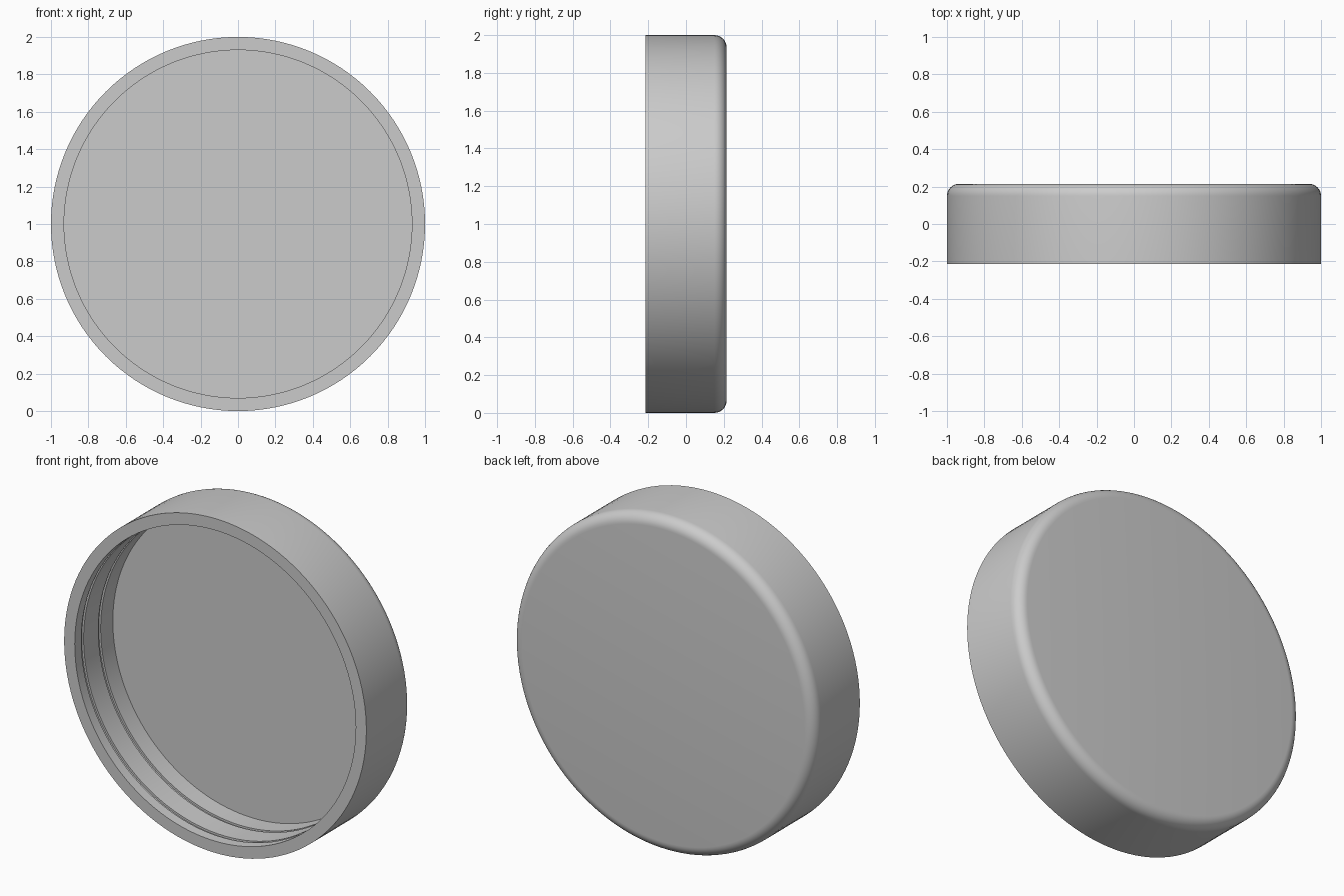
import bpy, bmesh, math
from mathutils import Vector

cube = bpy.data.objects.get("Cube")
if cube:
    bpy.data.objects.remove(cube, do_unlink=True)

# Main sizes
OUTER, INNER = 1.0, 0.93
FRONT, BACK, FLOOR = -0.215, 0.215, 0.145
FILLET, FILLET_STEPS = 0.065, 8
GROOVE_WIDTH, GROOVE_DEPTH = 0.022, 0.012
GROOVE_STARTS = (-0.153, 0.008)
SEGMENTS = 128

grey = bpy.data.materials.new("light grey")
grey.use_nodes = True
colour = (0.6, 0.6, 0.6, 1)
grey.diffuse_color = colour
grey.node_tree.nodes["Principled BSDF"].inputs["Base Color"].default_value = colour


def lid_profile():
    """Half cross-section as (radius, y), from back centre round to floor centre."""
    points = [(0, BACK)]
    # Rounded outer back edge
    for i in range(FILLET_STEPS + 1):
        a = math.pi / 2 * (1 - i / FILLET_STEPS)
        points.append((OUTER - FILLET + FILLET * math.cos(a),
                       BACK - FILLET + FILLET * math.sin(a)))
    # Front rim
    points += [(OUTER, FRONT), (INNER, FRONT)]
    # Shallow ring grooves in the inner wall
    for y in GROOVE_STARTS:
        end = y + GROOVE_WIDTH
        deep = INNER + GROOVE_DEPTH
        points += [(INNER, y), (deep, y), (deep, end), (INNER, end)]
    # Inner floor
    points += [(INNER, FLOOR), (0, FLOOR)]
    return points


def lathe(name, profile, material):
    """Turn the profile about the y axis."""
    bm = bmesh.new()
    verts = [bm.verts.new((r, y, 0)) for r, y in profile]
    edges = [bm.edges.new(pair) for pair in zip(verts, verts[1:])]
    bmesh.ops.spin(bm, geom=verts + edges, cent=(0, 0, 0), axis=(0, 1, 0),
                   angle=math.tau, steps=SEGMENTS, use_duplicate=False)
    bmesh.ops.remove_doubles(bm, verts=bm.verts[:], dist=0.0001)
    bmesh.ops.recalc_face_normals(bm, faces=bm.faces[:])
    bmesh.ops.translate(bm, verts=bm.verts[:], vec=Vector((0, 0, OUTER)))
    mesh = bpy.data.meshes.new(name)
    bm.to_mesh(mesh)
    bm.free()
    mesh.materials.append(material)
    obj = bpy.data.objects.new(name, mesh)
    bpy.context.collection.objects.link(obj)
    return obj


lid = lathe("jar_lid", lid_profile(), grey)
bpy.ops.object.select_all(action='DESELECT')
lid.select_set(True)
bpy.context.view_layer.objects.active = lid
bpy.ops.object.shade_smooth_by_angle(angle=math.radians(30))
